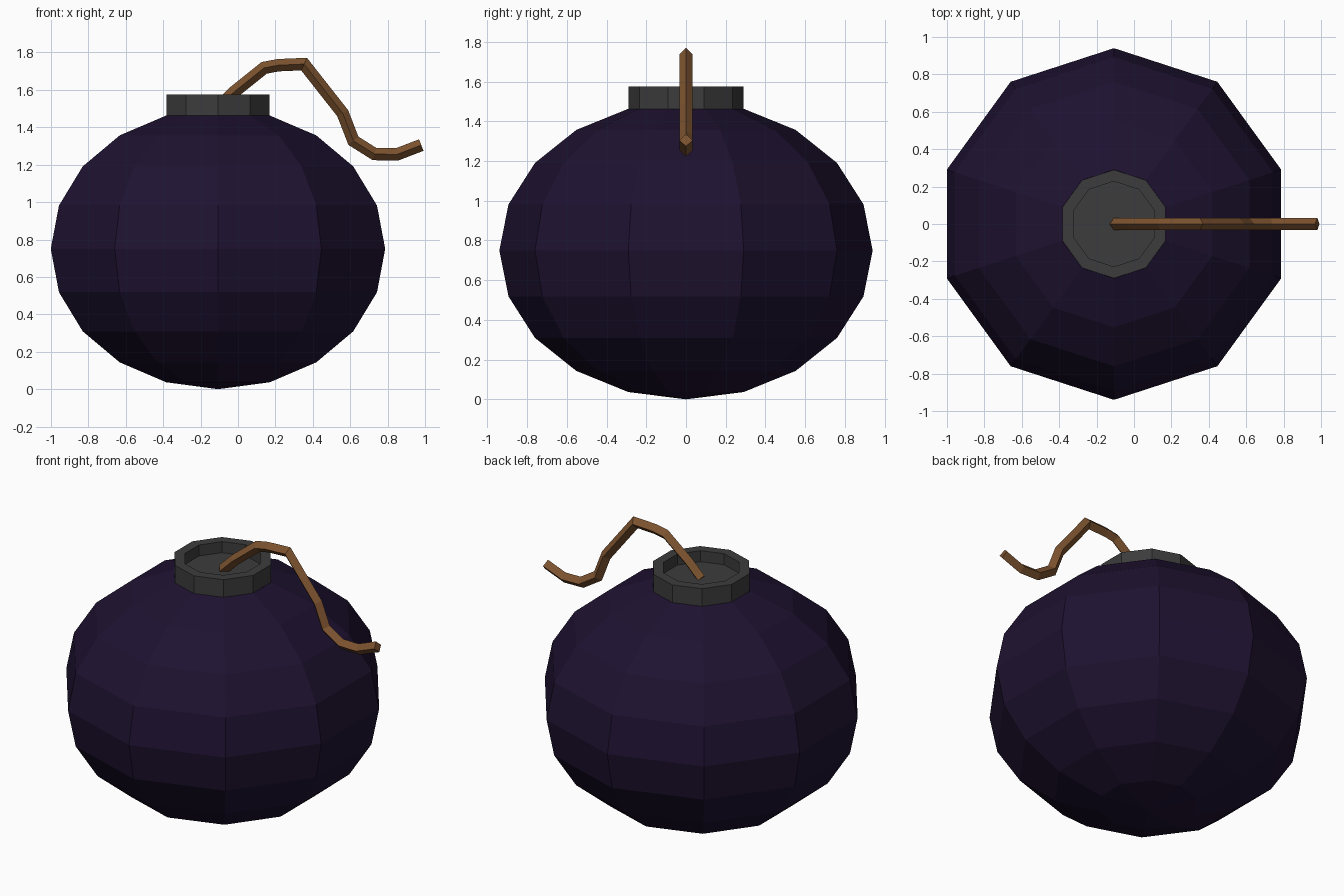
import bpy, math
from mathutils import Vector

if "Cube" in bpy.data.objects:
    bpy.data.objects.remove(bpy.data.objects["Cube"])

CX, SIDES = -0.107, 10


def make(name, verts, faces, color):
    mesh = bpy.data.meshes.new(name)
    mesh.from_pydata(verts, [], faces)
    mesh.validate()
    mat = bpy.data.materials.new(name + "_color")
    mat.diffuse_color = (*color, 1)
    mat.use_nodes = True
    mat.node_tree.nodes["Principled BSDF"].inputs["Base Color"].default_value = mat.diffuse_color
    mesh.materials.append(mat)
    obj = bpy.data.objects.new(name, mesh)
    bpy.context.collection.objects.link(obj)
    return obj


def skin(rings, cap_start, cap_end):
    """Join equal rings of points into a tube, optionally capped."""
    n = len(rings[0])
    verts = [p for ring in rings for p in ring]
    faces = [(i * n + j, i * n + (j + 1) % n, (i + 1) * n + (j + 1) % n, (i + 1) * n + j)
             for i in range(len(rings) - 1) for j in range(n)]
    if cap_start:
        faces.append(tuple(reversed(range(n))))
    if cap_end:
        faces.append(tuple(range(len(verts) - n, len(verts))))
    return verts, faces


def ring(r, z):
    angles = [math.pi / 2 + 2 * math.pi * k / SIDES for k in range(SIDES)]
    return [(CX + r * math.cos(a), r * math.sin(a), z) for a in angles]


# Body: faceted ten-sided globe, open beneath the collar
R, H = 0.94, 0.75
rings = [ring(R * math.sin(math.radians(18 * k)), H - H * math.cos(math.radians(18 * k)))
         for k in range(1, 10)]
verts, faces = skin(rings, False, False)
verts.append((CX, 0, 0))
pole = len(verts) - 1
faces += [((j + 1) % SIDES, j, pole) for j in range(SIDES)]
make("body", verts, faces, (0.013, 0.006, 0.03))

# Collar: short ring with a recessed floor
profile = [(0.29, 1.463), (0.29, 1.575), (0.228, 1.575), (0.228, 1.505)]
verts, faces = skin([ring(r, z) for r, z in profile], False, True)
make("collar", verts, faces, (0.045, 0.045, 0.045))

# Fuse: bent cord with a diamond cross-section, mitred at each bend
path = [Vector((x, 0, z)) for x, z in [
    (CX, 1.505), (-0.02, 1.59), (0.14, 1.718), (0.215, 1.732), (0.353, 1.738),
    (0.56, 1.475), (0.617, 1.328), (0.73, 1.257), (0.85, 1.255), (0.98, 1.305)]]
W = 0.033
rings = []
for i, p in enumerate(path):
    a = (p - path[max(i - 1, 0)]).normalized()
    b = (path[min(i + 1, len(path) - 1)] - p).normalized()
    t = (a + b).normalized()
    up = Vector((-t.z, 0, t.x))
    mitre = W / max(t.dot(b if b.length else a), 0.5)
    side = Vector((0, W, 0))
    rings.append([p + up * mitre, p + side, p - up * mitre, p - side])
verts, faces = skin([list(reversed(r)) for r in rings], True, True)
make("fuse", verts, faces, (0.2, 0.085, 0.028))
